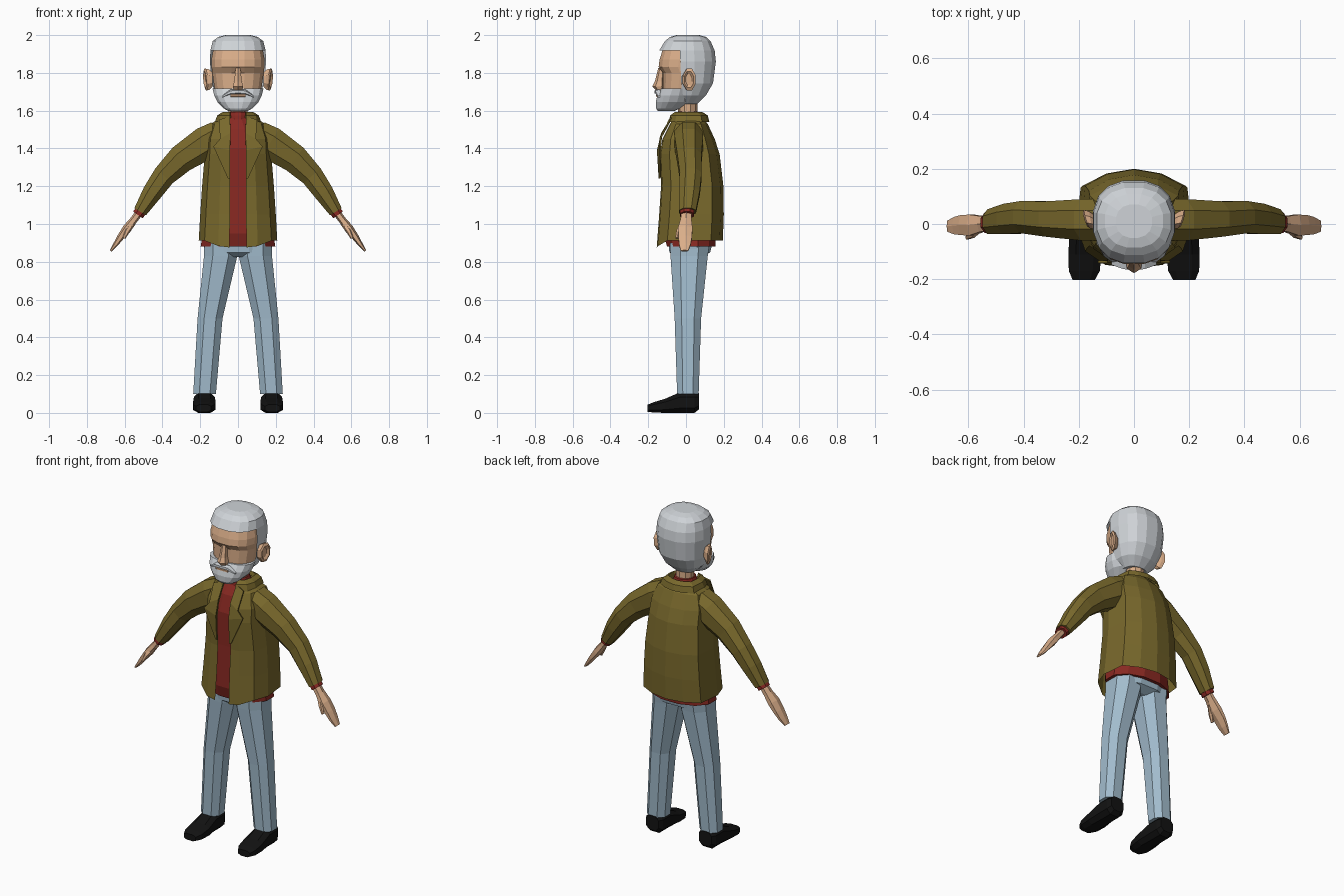
import bpy, bmesh, math
from mathutils import Vector


def mat(name, rgb):
    m = bpy.data.materials.new(name)
    m.diffuse_color = (*rgb, 1)
    return m


OLIVE = mat("olive cloth", (0.19, 0.14, 0.025))
RED = mat("red knit", (0.25, 0.022, 0.016))
DENIM = mat("pale denim", (0.36, 0.50, 0.61))
SKIN = mat("skin", (0.70, 0.42, 0.25))
GREY = mat("grey hair", (0.62, 0.65, 0.68))
BLACK = mat("black leather", (0.006, 0.006, 0.006))


def loft(name, rings, m, closed=True, mirror=False, keep=None, thick=0):
    """Skin a list of equal-length point rings with flat quads."""
    bm = bmesh.new()
    vs = [[bm.verts.new(p) for p in r] for r in rings]
    n = len(rings[0])
    for a, b in zip(vs, vs[1:]):
        for i in range(n if closed else n - 1):
            j = (i + 1) % n
            bm.faces.new((a[i], a[j], b[j], b[i]))
    if closed:
        bm.faces.new(vs[0][::-1])
        bm.faces.new(vs[-1])
    bmesh.ops.recalc_face_normals(bm, faces=bm.faces[:])
    if keep:
        drop = [f for f in bm.faces if not keep(f.calc_center_median())]
        bmesh.ops.delete(bm, geom=drop, context='FACES')
    me = bpy.data.meshes.new(name)
    bm.to_mesh(me)
    bm.free()
    me.materials.append(m)
    ob = bpy.data.objects.new(name, me)
    bpy.context.collection.objects.link(ob)
    if thick:
        s = ob.modifiers.new("thickness", 'SOLIDIFY')
        s.thickness, s.offset = thick, 0
    if mirror:
        ob.modifiers.new("mirror", 'MIRROR')
    return ob


def section(c, u, v, n, p=1.0):
    """Closed (super)ellipse around c with half-axis vectors u and v."""
    q = []
    for i in range(n):
        t = 2 * math.pi * (i + 0.5) / n
        q.append([math.copysign(abs(f(t)) ** p, f(t)) for f in (math.cos, math.sin)])
    mu, mv = max(a for a, b in q), max(b for a, b in q)
    return [Vector(c) + Vector(u) * (a / mu) + Vector(v) * (b / mv) for a, b in q]


def level(z, rx, yf, yb, n=16, p=0.85, cx=0):
    """Horizontal section given half width and front / back y."""
    return section((cx, (yf + yb) / 2, z), (rx, 0, 0), (0, (yb - yf) / 2, 0), n, p)


def tube(path, n=6, p=0.9):
    """Sections across a path of (x, y, z, half width in y, half thickness)."""
    out = []
    for i, (x, y, z, w, t) in enumerate(path):
        a, b = path[max(i - 1, 0)], path[min(i + 1, len(path) - 1)]
        d = Vector((b[0] - a[0], 0, b[2] - a[2])).normalized()
        out.append(section((x, y, z), (0, w, 0), (-d.z * t, 0, d.x * t), n, p))
    return out


def coat_row(z, hw, yf, yb, xo=0.042, dip=0):
    """Half a coat section, from the front opening round to the spine."""
    uv = [(xo / hw, 0.0), (0.5, 0.02), (0.85, 0.16), (1, 0.42), (0.93, 0.82), (0.5, 0.95), (0, 1)]
    drop = [dip, dip * 0.8, 0, 0, 0, 0, 0]
    return [(u * hw, yf + v * (yb - yf), z - d) for (u, v), d in zip(uv, drop)]


# Shoes and trousers
loft("shoe", [section((x, y, h / 2 + z0), (w, 0, 0), (0, 0, h / 2), 8, 0.7)
              for x, y, w, h, z0 in [(0.178, 0.07, 0.042, 0.085, 0.02), (0.178, 0.045, 0.055, 0.11, 0.0),
                                     (0.178, -0.03, 0.055, 0.11, 0.0), (0.178, -0.11, 0.06, 0.075, 0.0),
                                     (0.18, -0.17, 0.056, 0.055, 0.002), (0.182, -0.203, 0.04, 0.038, 0.006)]],
     BLACK, mirror=True)
loft("trouser_leg", [level(z, rx, yf, yb, 8, 0.85, cx) for z, cx, rx, yf, yb in
                     [(0.10, 0.177, 0.06, -0.047, 0.067), (0.5, 0.148, 0.066, -0.06, 0.08),
                      (0.83, 0.092, 0.088, -0.082, 0.115), (0.9, 0.09, 0.088, -0.085, 0.125)]],
     DENIM, mirror=True)
loft("trouser_seat", [level(z, rx, yf, yb, 12) for z, rx, yf, yb in
                      [(0.825, 0.06, -0.05, 0.08), (0.85, 0.178, -0.088, 0.128), (0.92, 0.182, -0.095, 0.145)]],
     DENIM)

# Shirt with rolled neck
loft("shirt", [level(z, rx, yf, yb, 12, 0.95) for z, rx, yf, yb in
               [(0.88, 0.198, -0.1, 0.155), (0.95, 0.185, -0.12, 0.16), (1.2, 0.165, -0.112, 0.16),
                (1.4, 0.15, -0.115, 0.14), (1.5, 0.12, -0.09, 0.1), (1.56, 0.065, -0.055, 0.06)]], RED)
loft("shirt_neck", [level(z, r, -r + 0.005, r + 0.012, 12, 1) for z, r in
                    [(1.54, 0.066), (1.575, 0.062), (1.592, 0.056), (1.595, 0.045)]], RED)

# Jacket body, collar and lapels
loft("jacket", [coat_row(*r) for r in
                [(0.912, 0.208, -0.155, 0.195, 0.046, 0.036), (1.05, 0.2, -0.142, 0.2), (1.2, 0.19, -0.132, 0.198),
                 (1.37, 0.176, -0.138, 0.178), (1.45, 0.172, -0.125, 0.152),
                 (1.53, 0.145, -0.085, 0.115), (1.57, 0.078, -0.055, 0.08)]], OLIVE, closed=False, mirror=True)
loft("jacket_collar", [coat_row(*r) for r in
                       [(1.56, 0.073, -0.052, 0.078), (1.592, 0.082, -0.06, 0.088),
                        (1.575, 0.11, -0.083, 0.115), (1.54, 0.122, -0.092, 0.124)]],
     OLIVE, closed=False, mirror=True)
loft("lapel", [[(0.042, -0.072, 1.57), (0.04, -0.128, 1.48), (0.042, -0.15, 1.39), (0.042, -0.141, 1.24)],
               [(0.1, -0.088, 1.55), (0.095, -0.137, 1.45), (0.13, -0.137, 1.41), (0.052, -0.139, 1.24)]],
     OLIVE, closed=False, mirror=True, thick=0.008)

# Sleeves, cuffs and hands
loft("sleeve", tube([(0.1, 0.015, 1.475, 0.075, 0.075), (0.17, 0.015, 1.43, 0.075, 0.088),
                     (0.3, 0.018, 1.345, 0.064, 0.075), (0.392, 0.025, 1.255, 0.058, 0.06),
                     (0.455, 0.018, 1.165, 0.055, 0.052), (0.518, 0.008, 1.065, 0.045, 0.036)], 8),
     OLIVE, mirror=True)
loft("shirt_cuff", tube([(0.5, 0.007, 1.09, 0.037, 0.031), (0.53, 0.005, 1.048, 0.037, 0.031)], 8),
     RED, mirror=True)
loft("hand", tube([(0.515, 0.003, 1.07, 0.025, 0.02), (0.553, 0.0, 1.02, 0.029, 0.02),
                   (0.588, -0.004, 0.975, 0.038, 0.024), (0.622, -0.004, 0.93, 0.036, 0.018),
                   (0.648, -0.006, 0.892, 0.031, 0.013), (0.674, -0.008, 0.858, 0.02, 0.006)]),
     SKIN, mirror=True)
loft("thumb", tube([(0.557, -0.012, 1.005, 0.014, 0.016), (0.585, -0.036, 0.965, 0.014, 0.014),
                    (0.604, -0.048, 0.925, 0.008, 0.008)]), SKIN, mirror=True)

# Head and neck
loft("neck", [level(z, 0.05, -0.042, 0.06, 10, 1) for z in (1.55, 1.7)], SKIN)
loft("head", [level(*r) for r in
              [(1.64, 0.075, -0.11, 0.05), (1.7, 0.122, -0.122, 0.09), (1.8, 0.136, -0.122, 0.12),
               (1.832, 0.14, -0.145, 0.13), (1.87, 0.141, -0.14, 0.135), (1.94, 0.128, -0.118, 0.12)]], SKIN)
loft("nose", [section((0, y, z), (w, 0, 0), (0, d, 0), 6) for y, z, w, d in
              [(-0.135, 1.705, 0.022, 0.022), (-0.145, 1.728, 0.027, 0.033),
               (-0.14, 1.755, 0.02, 0.025), (-0.13, 1.825, 0.013, 0.017)]], SKIN)
loft("ear", [section((x, y, 1.765), (k, 0.033 * s, 0), (k * 0.4, 0, 0.057 * s), 8) for x, y, s, k in
             [(0.135, 0.005, 0.65, 0), (0.155, 0.014, 0.95, 0.006), (0.17, 0.018, 1.0, 0.01),
              (0.176, 0.016, 0.75, 0.008), (0.167, 0.014, 0.5, 0.004)]], SKIN, mirror=True)

# Hair shell, with the face area left open
loft("hair", [level(*r) for r in
              [(1.635, 0.07, -0.08, 0.06), (1.68, 0.115, -0.1, 0.105), (1.745, 0.138, -0.125, 0.143),
               (1.86, 0.149, -0.142, 0.158), (1.918, 0.146, -0.142, 0.152), (1.968, 0.134, -0.112, 0.13),
               (1.99, 0.105, -0.085, 0.108), (2.0, 0.065, -0.05, 0.07)]], GREY,
     keep=lambda c: c.z > 1.91 or c.y > -0.03)

# Beard, moustache and mouth
loft("beard", [level(*r) for r in
               [(1.597, 0.05, -0.148, -0.065), (1.612, 0.075, -0.158, -0.03), (1.645, 0.108, -0.16, 0.02),
                (1.68, 0.126, -0.152, 0.03), (1.718, 0.135, -0.13, 0.03)]], GREY)
loft("moustache", [section((x, y, z), (0, 0.02, 0), (0, 0, h), 6) for x, y, z, h in
                   [(0.0, -0.148, 1.7, 0.014), (0.04, -0.143, 1.698, 0.014), (0.082, -0.128, 1.675, 0.007)]],
     GREY, mirror=True)
loft("lower_lip", [section((x, -0.152, 1.68), (0, 0.007, 0), (0, 0, 0.008), 6) for x in (-0.04, 0.04)], SKIN)
